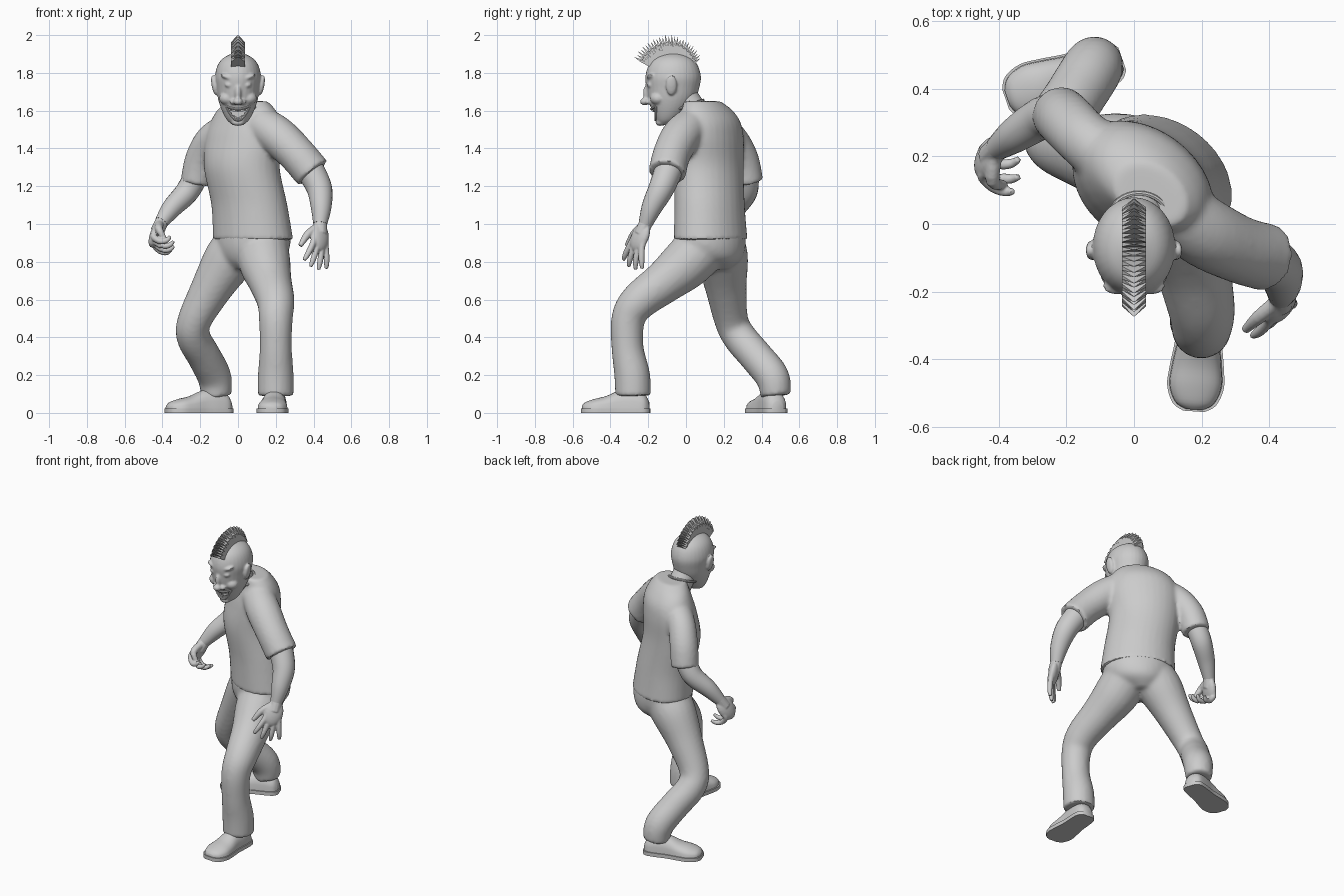
import bpy, bmesh, math
from mathutils import Vector as V, Matrix as M

if "Cube" in bpy.data.objects:
    bpy.data.objects.remove(bpy.data.objects["Cube"])


def spline(rows, k=6):
    # Catmull-Rom through rows of numbers
    out = []
    for i in range(len(rows) - 1):
        p0, p1, p2, p3 = (rows[min(max(j, 0), len(rows) - 1)] for j in range(i - 1, i + 3))
        for s in range(k):
            t = s / k
            out.append([0.5 * (2*b + (c - a)*t + (2*a - 5*b + 4*c - d)*t*t + (3*b - a - 3*c + d)*t**3)
                        for a, b, c, d in zip(p0, p1, p2, p3)])
    return out + [list(rows[-1])]


def skin(bm, rings):
    vs = [[bm.verts.new(p) for p in r] for r in rings]
    n = len(vs[0])
    for a, b in zip(vs, vs[1:]):
        for i in range(n):
            bm.faces.new((a[i], a[(i + 1) % n], b[(i + 1) % n], b[i]))
    bm.faces.new(vs[0])
    bm.faces.new(vs[-1][::-1])


def tube(bm, rows, n=20, k=6, ref=(1, 0, 0)):
    # rows: x, y, z, radius
    pts = spline(rows, k)
    rings = []
    for i, p in enumerate(pts):
        t = (V(pts[min(i + 1, len(pts) - 1)][:3]) - V(pts[max(i - 1, 0)][:3])).normalized()
        u = t.cross(V(ref)).normalized()
        w = t.cross(u)
        rings.append([V(p[:3]) + p[3] * (u * math.cos(a) + w * math.sin(a))
                      for a in (2 * math.pi * j / n for j in range(n))])
    skin(bm, rings)


def stack(bm, rows, yaw=0, n=32):
    # horizontal ellipses: cx, cy, z, a, b
    rot = M.Rotation(math.radians(yaw), 3, 'Z')
    skin(bm, [[V(r[:3]) + rot @ V((r[3] * math.cos(a), r[4] * math.sin(a), 0))
               for a in (2 * math.pi * j / n for j in range(n))] for r in spline(rows)])


def ball(bm, loc, size, tilt=0):
    mat = M.Translation(loc) @ M.Rotation(math.radians(tilt), 4, 'Y') @ M.Diagonal((*size, 1))
    bmesh.ops.create_uvsphere(bm, u_segments=20, v_segments=12, radius=1, matrix=mat)


def finish(name, bm, voxel=0, smooth=0, angle=40):
    bmesh.ops.recalc_face_normals(bm, faces=bm.faces[:])
    me = bpy.data.meshes.new(name)
    bm.to_mesh(me)
    bm.free()
    ob = bpy.data.objects.new(name, me)
    bpy.context.collection.objects.link(ob)
    bpy.ops.object.select_all(action='DESELECT')
    ob.select_set(True)
    bpy.context.view_layer.objects.active = ob
    if voxel:
        m = ob.modifiers.new("blend", 'REMESH')
        m.mode, m.voxel_size = 'VOXEL', voxel
        bpy.ops.object.modifier_apply(modifier="blend")
        m = ob.modifiers.new("relax", 'SMOOTH')
        m.iterations = smooth
        bpy.ops.object.modifier_apply(modifier="relax")
    bpy.ops.object.shade_smooth_by_angle(angle=math.radians(angle))
    return ob


# Trousers: pelvis and two striding legs blended together
bm = bmesh.new()
stack(bm, [(.075, .13, .97, .213, .172), (.08, .13, .88, .205, .175), (.075, .135, .81, .16, .155),
           (.05, .14, .76, .07, .1)], -35)
tube(bm, [(.13, .07, .86, .14), (.145, -.01, .78, .135), (.172, -.12, .69, .114), (.2, -.25, .59, .1),
          (.2, -.305, .5, .09), (.2, -.31, .35, .085), (.2, -.285, .2, .095), (.2, -.28, .09, .095)])
tube(bm, [(.0, .18, .87, .14), (-.055, .195, .8, .135), (-.14, .212, .66, .11), (-.23, .24, .49, .09),
          (-.235, .285, .4, .09), (-.18, .37, .3, .09), (-.125, .457, .19, .09), (-.115, .475, .09, .08)])
finish("trousers", bm, .012, 7)

# Shirt: twisted torso with short sleeves
bm = bmesh.new()
stack(bm, [(.08, .13, .915, .228, .178), (.06, .125, 1.1, .215, .17), (.02, .12, 1.3, .215, .168),
           (.03, .125, 1.45, .225, .155), (.04, .125, 1.54, .205, .138), (.045, .11, 1.605, .17, .11),
           (.05, .085, 1.65, .115, .085)], -35)
tube(bm, [(.12, .04, 1.525, .1), (.21, -.025, 1.465, .105), (.31, -.075, 1.37, .1), (.395, -.1, 1.27, .1)])
tube(bm, [(-.07, .19, 1.49, .09), (-.145, .25, 1.44, .085), (-.195, .3, 1.34, .086), (-.22, .325, 1.22, .085)])
finish("shirt", bm, .012, 4)

# Collar
bm = bmesh.new()
tilt = M.Translation((.015, .02, 1.63)) @ M.Rotation(math.radians(20), 4, 'X')
ring = [tilt @ V((.085 * math.cos(a), .075 * math.sin(a), 0)) for a in (math.tau * i / 32 for i in range(33))]
tube(bm, [(*p, .008) for p in ring], 8, 1, (0, 0, 1))
finish("collar", bm)

# Neck
bm = bmesh.new()
tube(bm, [(.02, .05, 1.58, .075), (.01, .005, 1.65, .073), (0, -.04, 1.72, .075)])
finish("neck", bm)


# Arms: forearm, palm, four fingers and a thumb
def arm(name, rows, d, t, sign, curl):
    bm = bmesh.new()
    tube(bm, rows)
    finish(name + "_forearm", bm)
    w = V(rows[-1][:3])
    d = V(d).normalized()
    t = V(t)
    t = (t - d * t.dot(d)).normalized()
    n = d.cross(t) * sign
    bm = bmesh.new()
    basis = M((t, d, n)).transposed().to_4x4()
    bmesh.ops.create_uvsphere(bm, u_segments=20, v_segments=12, radius=1,
                              matrix=M.Translation(w + d * .06) @ basis @ M.Diagonal((.05, .072, .026, 1)))
    tube(bm, [(*(w - d * .02), .03), (*(w + d * .05), .032)], 12)
    for i in range(4):
        a = curl * .4
        p = w + d * .095 + t * (.036 - .024 * i)
        rows = [(*(p - d * .03), .014)]
        fan = t * (.33 - .22 * i)
        for seg, r in ((.002, .0145), (.05, .014), (.036, .0125), (.028, .008)):
            p = p + seg * (.85 if i in (0, 3) else 1) * (d * math.cos(a) + n * math.sin(a) + fan)
            rows.append((*p, r))
            a += curl
        tube(bm, rows, 10, 3, n)
    tip = (.09, .125, .03) if curl < .5 else (.045, .1, .06)
    tube(bm, [(*(w + d * .02 + t * .015), .02), (*(w + d * .065 + t * .06 + n * .015), .018),
              (*(w + t * tip[0] + d * tip[1] + n * tip[2]), .011)], 10, 4, n)
    bmesh.ops.scale(bm, vec=(1.18, 1.18, 1.18), space=M.Translation(-w), verts=bm.verts[:])
    finish(name + "_hand", bm, .005, 3)


arm("left", [(.38, -.09, 1.29, .075), (.43, -.13, 1.19, .068), (.44, -.18, 1.09, .055), (.435, -.215, 1.0, .037)],
    (-.03, -.42, -1), (-.7, -.7, 0), 1, .12)
arm("right", [(-.22, .32, 1.26, .065), (-.27, .315, 1.17, .063), (-.35, .265, 1.085, .053), (-.405, .225, 1.01, .037)],
    (-.38, -.42, -.85), (0, -.9, .5), -1, .8)


# Shoes: rounded upper over a flat sole, toe along local +x
def shoe(name, loc, yaw):
    prof = spline([(-.175, .03, .06), (-.15, .055, .1), (-.09, .062, .125), (-.02, .064, .12),
                   (.05, .074, .09), (.11, .078, .075), (.16, .058, .058), (.18, .025, .04)], 4)
    place = M.Translation(loc) @ M.Rotation(math.radians(yaw), 4, 'Z')
    bm = bmesh.new()
    rings = []
    for s, w, h in prof:
        arc = [math.pi * j / 12 for j in range(13)]
        rings.append([place @ V((s, w * math.cos(a), .02 + (h - .02) * math.sin(a) ** .7 if 0 < a < 3.14 else .02))
                      for a in arc])
    skin(bm, rings)
    finish(name + "_upper", bm, 0, 0, 60)
    bm = bmesh.new()
    edge = [(s * 1.03, w + .006) for s, w, h in prof]
    edge += [(s, -w) for s, w in reversed(edge)]
    skin(bm, [[place @ V((s, w, z)) for s, w in edge] for z in (0, .024)])
    finish(name + "_sole", bm)


shoe("left_shoe", (.19, -.37, 0), -94)
shoe("right_shoe", (-.205, .43, 0), -161)

# Head: skull and jaw blended with brows, cheeks, nose, chin and ears
bm = bmesh.new()
stack(bm, [(0, -.118, 1.523, .026, .022), (0, -.1, 1.55, .058, .06), (0, -.085, 1.6, .085, .095),
           (0, -.075, 1.66, .105, .125), (0, -.07, 1.72, .115, .14), (0, -.068, 1.78, .122, .147),
           (0, -.068, 1.84, .108, .13), (0, -.068, 1.88, .076, .095), (0, -.068, 1.908, .02, .03)])
ball(bm, (0, -.202, 1.695), (.018, .026, .045))
ball(bm, (0, -.218, 1.648), (.026, .026, .02))
ball(bm, (0, -.138, 1.537), (.035, .024, .018))
for s in (-1, 1):
    ball(bm, (s * .027, -.198, 1.646), (.016, .018, .014))
    ball(bm, (s * .05, -.182, 1.775), (.045, .028, .014), -s * 20)
    ball(bm, (s * .056, -.148, 1.665), (.044, .042, .036))
    ball(bm, (s * .048, -.187, 1.735), (.023, .02, .015), -s * 12)
    ball(bm, (s * .126, -.078, 1.735), (.014, .03, .055), s * 10)
head = finish("head", bm, .006, 5)

# Open grinning mouth, cut as a crescent
xs = [-.062 + .0124 * i for i in range(11)]
top = [(x, 1.608 + 4.5 * x * x) for x in xs]
low = [(x, 1.55 + 19 * x * x) for x in xs]
bm = bmesh.new()
loop = top + low[::-1][1:-1]
skin(bm, [[V((x, y, z)) for x, z in loop] for y in (-.3, -.125)])
cutter = finish("mouth_cutter", bm)
cutter.hide_render = True
bpy.context.view_layer.objects.active = head
m = head.modifiers.new("mouth", 'BOOLEAN')
m.operation, m.object, m.solver = 'DIFFERENCE', cutter, 'EXACT'
bpy.ops.object.modifier_apply(modifier="mouth")
bpy.data.objects.remove(cutter)

# Lips and teeth follow the face curve
face_y = lambda x, z: -.16 - .4 * (z - 1.55) + 8 * x * x
bm = bmesh.new()
for line in (top, low):
    tube(bm, [(x, face_y(x, z), z, .007) for x, z in line], 8, 2, (0, 1, 0))
finish("lips", bm)
bm = bmesh.new()
for line, drop in ((top, -.007), (low, .007)):
    for x, z in line[2:-2]:
        bmesh.ops.create_cube(bm, size=1, matrix=M.Translation((x, face_y(x, z) + .012, z + drop))
                              @ M.Diagonal((.011, .01, .016, 1)))
finish("teeth", bm)

# Mohawk: a fan of pointed wedge plates
bm = bmesh.new()
count = 28
for i in range(count):
    f = i / (count - 1)
    a = math.radians(60 - 112 * f)
    tip = .239 - .05 * max(0, f - .5) * 2 - .006 * (i % 2)
    out, along = V((0, -math.sin(a), math.cos(a))), V((0, math.cos(a), math.sin(a)))
    c = V((0, -.068, 1.766))
    pts = [c + out * r + along * y + V((x, 0, 0)) for r, h in ((.115, .005), (tip - .04, .0065))
           for x in (-.036, .036) for y in (-h, h)] + [c + out * tip]
    bmesh.ops.convex_hull(bm, input=[bm.verts.new(p) for p in pts])
finish("mohawk", bm, angle=20)
